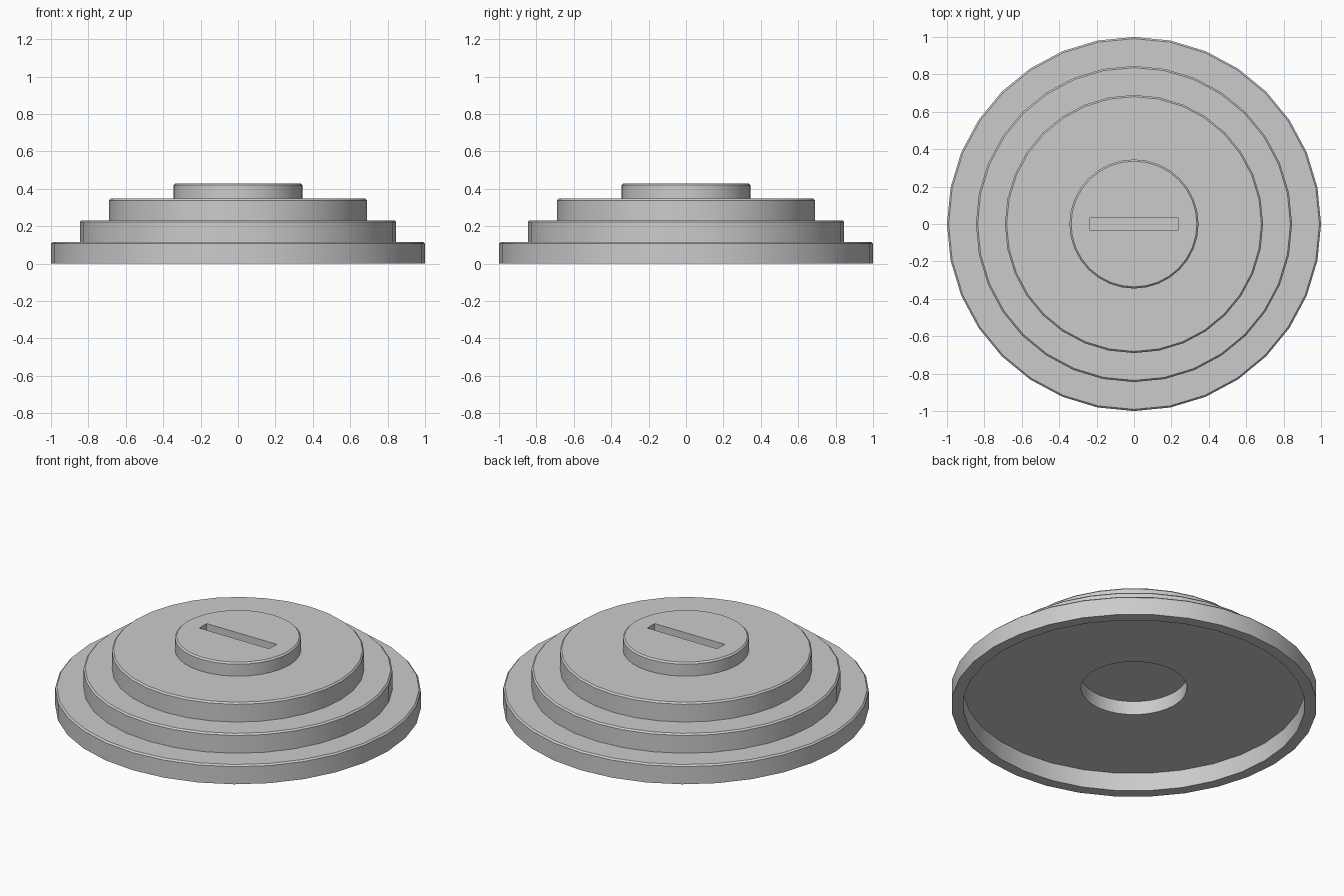
import bpy, bmesh, math

if "Cube" in bpy.data.objects:
    bpy.data.objects.remove(bpy.data.objects["Cube"])

SIDES = 32
B = 0.009  # edge chamfer


def lathe(name, profile):
    """Spin an (r, z) profile whose first and last points lie on the axis."""
    bm = bmesh.new()
    rings = []
    for r, z in profile:
        if r == 0:
            rings.append([bm.verts.new((0, 0, z))])
        else:
            rings.append([bm.verts.new((r * math.cos(2 * math.pi * i / SIDES),
                                        r * math.sin(2 * math.pi * i / SIDES), z))
                          for i in range(SIDES)])
    # caps become single polygons
    rings = rings[1:-1]
    for v in [v for v in bm.verts if v.co.xy.length == 0]:
        bm.verts.remove(v)
    for a, b in zip(rings, rings[1:]):
        for i in range(SIDES):
            j = (i + 1) % SIDES
            bm.faces.new((a[i], a[j], b[j], b[i]))
    bm.faces.new(rings[0])
    bm.faces.new(rings[-1])
    bmesh.ops.recalc_face_normals(bm, faces=bm.faces)
    mesh = bpy.data.meshes.new(name)
    bm.to_mesh(mesh)
    bm.free()
    obj = bpy.data.objects.new(name, mesh)
    bpy.context.collection.objects.link(obj)
    return obj


def smooth(obj):
    bpy.ops.object.select_all(action='DESELECT')
    obj.select_set(True)
    bpy.context.view_layer.objects.active = obj
    bpy.ops.object.shade_smooth_by_angle(angle=math.radians(30))


# Stepped base: underside recess and central well, then three tiers
tiers = [(1.0, 0.0, 0.115), (0.845, 0.115, 0.231), (0.69, 0.231, 0.347)]
profile = [(0, 0.192), (0.29, 0.192), (0.29, 0.11), (0.935, 0.11), (0.935, 0)]
for r, low, high in tiers:
    profile += [(r, low), (r, high - B), (r - B, high)]
profile.append((0, 0.347))
smooth(lathe("stepped_base", profile))

# Top knob with a slot
knob = lathe("slotted_knob", [(0, 0.34), (0.345, 0.34), (0.345, 0.428 - B),
                              (0.345 - B, 0.428), (0, 0.428)])
bpy.ops.mesh.primitive_cube_add(size=1, location=(0, 0, 0.40))
cutter = bpy.context.object
cutter.name = "slot_cutter"
cutter.scale = (0.468, 0.07, 0.10)
cutter.hide_render = True
cutter.hide_set(True)
cut = knob.modifiers.new("slot", 'BOOLEAN')
cut.operation = 'DIFFERENCE'
cut.solver = 'EXACT'
cut.object = cutter
bpy.ops.object.select_all(action='DESELECT')
knob.select_set(True)
bpy.context.view_layer.objects.active = knob
bpy.ops.object.modifier_apply(modifier=cut.name)
bpy.data.objects.remove(cutter)
smooth(knob)
